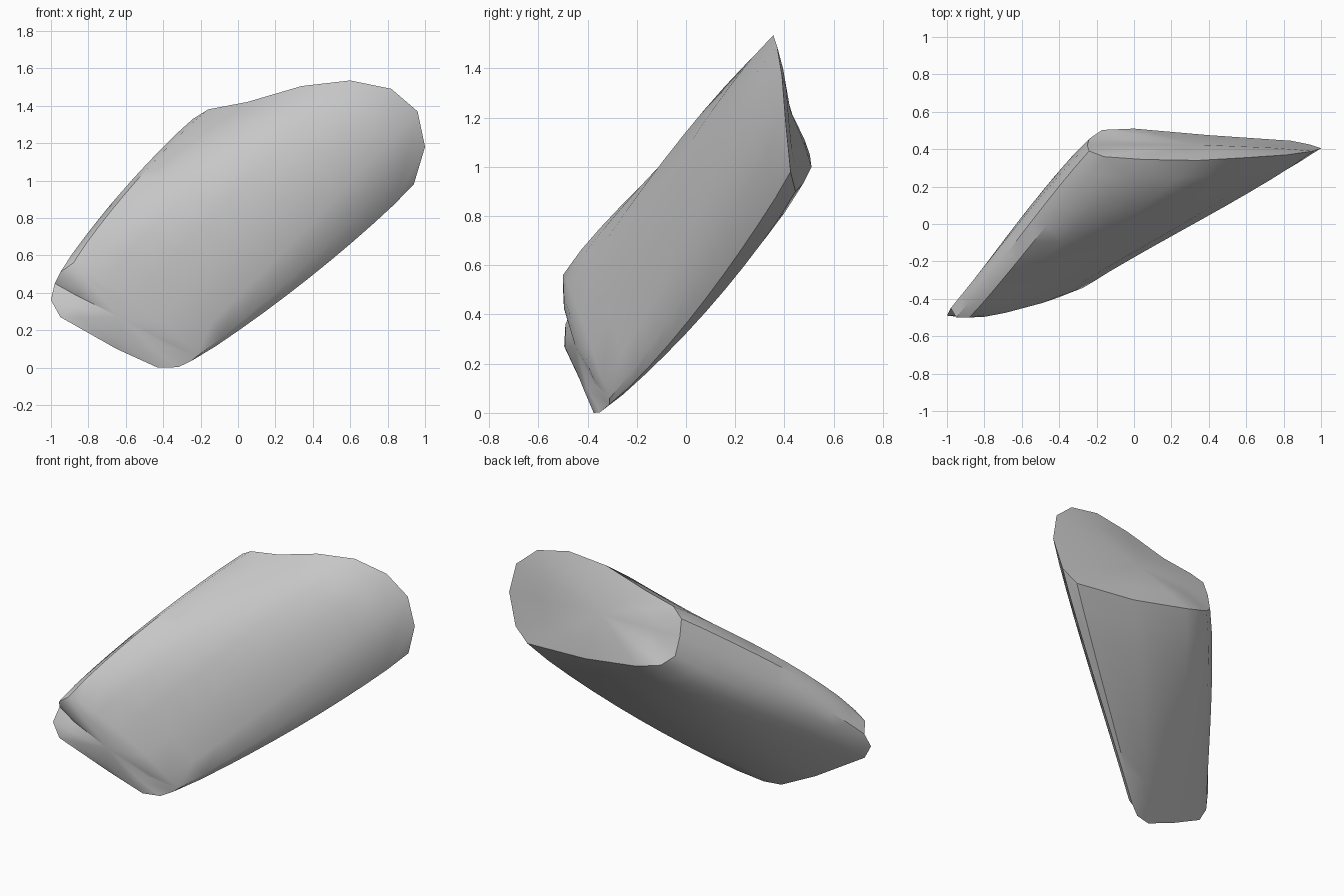
import bpy
import bmesh
import math
from mathutils import Vector

default_cube = bpy.data.objects.get("Cube")
if default_cube:
    bpy.data.objects.remove(default_cube)


def make_material(name, colour):
    material = bpy.data.materials.new(name)
    material.use_nodes = True
    material.diffuse_color = colour
    material.node_tree.nodes["Principled BSDF"].inputs["Base Color"].default_value = colour
    return material


# Matching outlines: the flat rear end and the blunt front end, in the same order
rear_outline = [Vector(p) for p in (
    (.6, .355, 1.535), (.82, .37, 1.49), (.96, .39, 1.37), (1, .405, 1.18),
    (.94, .425, .98), (.84, .445, .9), (.4, .475, .93), (0, .51, 1),
    (-.17, .503, 1.05), (-.24, .455, 1.11), (-.25, .42, 1.23),
    (-.24, .39, 1.33), (-.16, .36, 1.38), (.05, .345, 1.42), (.34, .34, 1.505))]
front_outline = [Vector(p) for p in (
    (-.55, -.425, .38), (-.4, -.385, .26), (-.27, -.34, .13), (-.22, -.31, .06),
    (-.25, -.31, .035), (-.32, -.35, .002), (-.43, -.375, 0), (-.65, -.415, .1),
    (-.95, -.495, .27), (-1, -.49, .36), (-.98, -.45, .45),
    (-.95, -.5, .51), (-.88, -.5, .56), (-.8, -.485, .54), (-.7, -.465, .48))]
thickness_axis = Vector((0, -1, 1)).normalized()


def centre_of(points):
    return sum(points, Vector()) / len(points)


def body_ring(t):
    """Blend the two outlines, swelling most through the thickness."""
    points = [a.lerp(b, t) for a, b in zip(rear_outline, front_outline)]
    middle = centre_of(points)
    fullness = max(0, math.sin(math.pi * t)) ** .7
    ring = []
    for p in points:
        offset = p - middle
        across = thickness_axis * offset.dot(thickness_axis)
        ring.append(p + (offset * .05 + across * .16) * fullness)
    return ring


def bridge(mesh, first, second):
    count = len(first)
    for i in range(count):
        j = (i + 1) % count
        mesh.faces.new((first[i], first[j], second[j], second[i]))


def close_end(mesh, ring, push):
    """Fill an end with a shrunken ring and a fan, pushed slightly outward."""
    middle = centre_of([v.co for v in ring])
    inner = [mesh.verts.new(v.co.lerp(middle, .35) + push * .8) for v in ring]
    bridge(mesh, ring, inner)
    tip = mesh.verts.new(middle + push)
    for i, vert in enumerate(inner):
        mesh.faces.new((vert, inner[(i + 1) % len(inner)], tip))


# Stone body: lofted rings with both ends closed
mesh = bmesh.new()
steps = 10
rings = [[mesh.verts.new(p) for p in body_ring(i / steps)]
         for i in range(steps + 1)]
for first, second in zip(rings, rings[1:]):
    bridge(mesh, first, second)
close_end(mesh, rings[0], Vector((0, .012, 0)))
close_end(mesh, rings[-1], Vector((-.01, -.03, -.005)))
bmesh.ops.recalc_face_normals(mesh, faces=mesh.faces)

data = bpy.data.meshes.new("stone_body")
mesh.to_mesh(data)
mesh.free()
stone = bpy.data.objects.new("stone_body", data)
bpy.context.collection.objects.link(stone)
data.materials.append(make_material("stone grey", (.6, .6, .6, 1)))

# Smooth shading with crisp rims
bpy.context.view_layer.objects.active = stone
stone.select_set(True)
bpy.ops.object.shade_smooth_by_angle(angle=math.radians(40))
